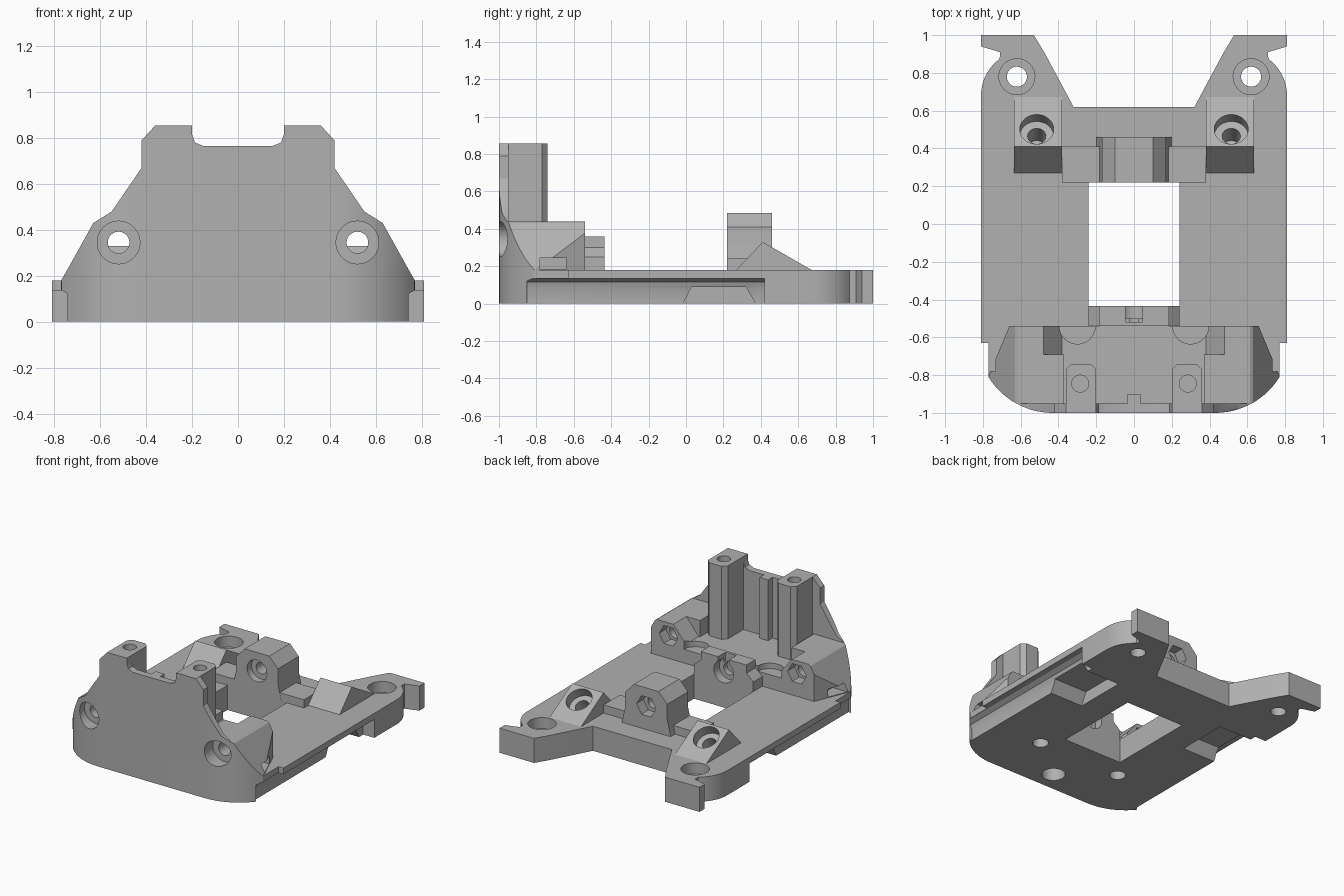
import bpy, bmesh, math
from mathutils import Vector

cube = bpy.data.objects.get("Cube")
if cube:
    bpy.data.objects.remove(cube)

grey = bpy.data.materials.new("plain_grey")
grey.use_nodes = True
COLOUR = (0.44, 0.44, 0.44, 1)
grey.diffuse_color = COLOUR
grey.node_tree.nodes["Principled BSDF"].inputs["Base Color"].default_value = COLOUR


def prism(name, pts, axis, a, b):
    """Extrude a 2D outline along an axis from a to b."""
    place = {"x": lambda u, v, w: (w, u, v),
             "y": lambda u, v, w: (u, w, v),
             "z": lambda u, v, w: (u, v, w)}[axis]
    bm = bmesh.new()
    low = [bm.verts.new(place(u, v, a)) for u, v in pts]
    high = [bm.verts.new(place(u, v, b)) for u, v in pts]
    bm.faces.new(low)
    bm.faces.new(high)
    n = len(pts)
    for i in range(n):
        j = (i + 1) % n
        bm.faces.new((low[i], low[j], high[j], high[i]))
    bmesh.ops.recalc_face_normals(bm, faces=bm.faces)
    mesh = bpy.data.meshes.new(name)
    bm.to_mesh(mesh)
    bm.free()
    ob = bpy.data.objects.new(name, mesh)
    bpy.context.collection.objects.link(ob)
    mesh.materials.append(grey)
    return ob


def box(name, x0, x1, y0, y1, z0, z1):
    return prism(name, [(x0, y0), (x1, y0), (x1, y1), (x0, y1)], "z", z0, z1)


def rod(start, end, r, sides=40):
    """Round or hexagonal cutter between two points."""
    start, end = Vector(start), Vector(end)
    d = end - start
    ring = [(r * math.cos(2 * math.pi * i / sides), r * math.sin(2 * math.pi * i / sides))
            for i in range(sides)]
    ob = prism("cutter", ring, "z", 0, d.length)
    turn = Vector((0, 0, 1)).rotation_difference(d.normalized()).to_matrix().to_4x4()
    ob.data.transform(turn)
    ob.data.transform(turn.Translation(start))
    return ob


def combine(target, other, how="DIFFERENCE"):
    mod = target.modifiers.new("bool", "BOOLEAN")
    mod.operation, mod.solver, mod.object = how, "EXACT", other
    bpy.context.view_layer.objects.active = target
    bpy.ops.object.modifier_apply(modifier=mod.name)
    bpy.data.objects.remove(other)


def mirrored(half):
    return half + [(-x, y) for x, y in reversed(half)]


def side_box(s, x0, x1, *rest):
    return box("cutter", min(s * x0, s * x1), max(s * x0, s * x1), *rest)


def arc(cx, cy, r, a0, a1, n):
    return [(cx + r * math.cos(math.radians(a0 + (a1 - a0) * i / n)),
             cy + r * math.sin(math.radians(a0 + (a1 - a0) * i / n))) for i in range(n + 1)]


# Base plate with forked rear and rounded front
corner = arc(0.43, -0.6, 0.4, -90, -32, 14)
outline = corner + [(0.77, -0.78), (0.77, -0.63), (0.81, -0.63)]
outline += arc(0.57, 0.68, 0.24, 0, 54, 10)
outline += [(0.71, 0.91), (0.81, 0.94), (0.81, 1), (0.53, 1), (0.47, 0.9), (0.32, 0.62)]
base = prism("base_plate", mirrored(outline), "z", 0, 0.18)
combine(base, box("cutter", -0.24, 0.24, -0.54, 0.22, -0.1, 0.3))
combine(base, rod((0, -0.85, -0.1), (0, -0.85, 0.12), 0.08))
for s in (-1, 1):
    # Filleted side groove and tapered under-notch
    groove = [(0.72, -0.1), (0.72, 0.08), (0.733, 0.115), (0.765, 0.135), (0.9, 0.135), (0.9, -0.1)]
    combine(base, prism("cutter", [(s * x, z) for x, z in groove], "y", -0.85, 0.42))
    notch = [(-0.04, -0.05), (0.03, 0.09), (0.32, 0.09), (0.4, -0.05)]
    combine(base, prism("cutter", notch, "x", *sorted((s * 0.45, s * 0.9))))
    # Fork screw holes and underside holes
    combine(base, rod((s * 0.62, 0.78, -0.1), (s * 0.62, 0.78, 0.3), 0.053))
    combine(base, rod((s * 0.62, 0.78, 0.1), (s * 0.62, 0.78, 0.3), 0.095))
    combine(base, rod((s * 0.34, -0.58, -0.1), (s * 0.34, -0.58, 0.14), 0.055))

# Front block: wall silhouette limited by the rounded plan
wall = [(0.77, 0.18), (0.73, 0.25), (0.63, 0.43), (0.55, 0.48), (0.42, 0.67), (0.42, 0.79),
        (0.36, 0.855), (0.2, 0.855), (0.2, 0.815), (0.187, 0.78), (0.15, 0.765)]
block = prism("front_block", mirrored(wall), "y", -1.1, -0.54)
plan = corner + [(0.76, -0.78), (0.66, -0.54)]
combine(block, prism("cutter", mirrored(plan), "z", 0, 1), "INTERSECT")
combine(block, box("cutter", -1, 1, -0.95, -0.4, 0.44, 1))
pocket = [(0.38, 0.32), (0.48, 0.44), (0.5, 0.5)]
combine(block, prism("cutter", mirrored(pocket), "y", -0.69, -0.4))
combine(block, box("cutter", -0.37, 0.37, -0.95, -0.68, 0.32, 0.5))
for s in (-1, 1):
    # Screw posts with chamfered rear corners
    post = [(0.2, -0.97), (0.36, -0.97), (0.36, -0.77), (0.33, -0.74), (0.23, -0.74), (0.2, -0.77)]
    combine(block, prism("post", [(s * x, y) for x, y in post], "z", 0.3, 0.855), "UNION")
    combine(block, rod((s * 0.285, -0.845, 0.65), (s * 0.285, -0.845, 0.95), 0.045))
    # Through screws with round heads in front and hexagonal nuts behind
    combine(block, rod((s * 0.52, -1.1, 0.345), (s * 0.52, -0.4, 0.345), 0.047))
    combine(block, rod((s * 0.52, -1.1, 0.345), (s * 0.52, -0.9, 0.345), 0.093))
    combine(block, rod((s * 0.52, -0.62, 0.345), (s * 0.52, -0.4, 0.345), 0.075, 6))
    # Shallow round seats in the floor and side slots
    combine(block, rod((s * 0.3, -0.54, 0.28), (s * 0.3, -0.54, 0.4), 0.095))
    combine(block, side_box(s, 0.64, 0.9, -0.78, -0.64, 0.185, 0.245))
combine(block, box("rib", -0.035, 0.035, -0.97, -0.9, 0.3, 0.765), "UNION")

# Bearing boss behind the front block
boss = prism("front_boss", mirrored([(0.24, 0), (0.24, 0.25), (0.185, 0.3), (0.185, 0.36)]),
             "y", -0.54, -0.435)
combine(boss, rod((0, -0.5, 0.26), (0, -0.4, 0.26), 0.08))
combine(boss, rod((0, -0.6, 0.26), (0, -0.4, 0.26), 0.045))
combine(boss, box("cutter", -0.045, 0.045, -0.52, -0.4, 0.3, 0.5))

# Rear crossbar ledge and central nut boss
ledge = box("rear_ledge", -0.38, 0.38, 0.22, 0.41, 0.17, 0.24)
rear = prism("rear_boss", mirrored([(0.2, 0.17), (0.17, 0.3), (0.17, 0.41), (0.1, 0.485)]),
             "y", 0.219, 0.46)
combine(rear, rod((0, 0.1, 0.35), (0, 0.6, 0.35), 0.042))
combine(rear, rod((0, 0.1, 0.35), (0, 0.27, 0.35), 0.08))
combine(rear, rod((0, 0.38, 0.35), (0, 0.6, 0.35), 0.078, 6))

# Rear wedges with tilted counterbored holes
parts = [base, block, boss, ledge, rear]
for s, side in ((-1, "right"), (1, "left")):
    wedge = prism("rear_wedge_" + side, [(0.26, 0.17), (0.41, 0.33), (0.68, 0.175), (0.68, 0.17)],
                  "x", *sorted((s * 0.38, s * 0.635)))
    centre = Vector((s * 0.515, 0.5, 0.275))
    axis = Vector((0, 0.5, 0.866))
    for target in (wedge, base):
        combine(target, rod(centre - axis * 0.07, centre + axis * 0.2, 0.09))
        combine(target, rod(centre - axis * 0.2, centre + axis * 0.2, 0.048))
    parts.append(wedge)

# Smooth round surfaces, sharp edges kept
bpy.ops.object.select_all(action="DESELECT")
for ob in parts:
    ob.select_set(True)
bpy.context.view_layer.objects.active = base
bpy.ops.object.shade_smooth_by_angle(angle=math.radians(25))
